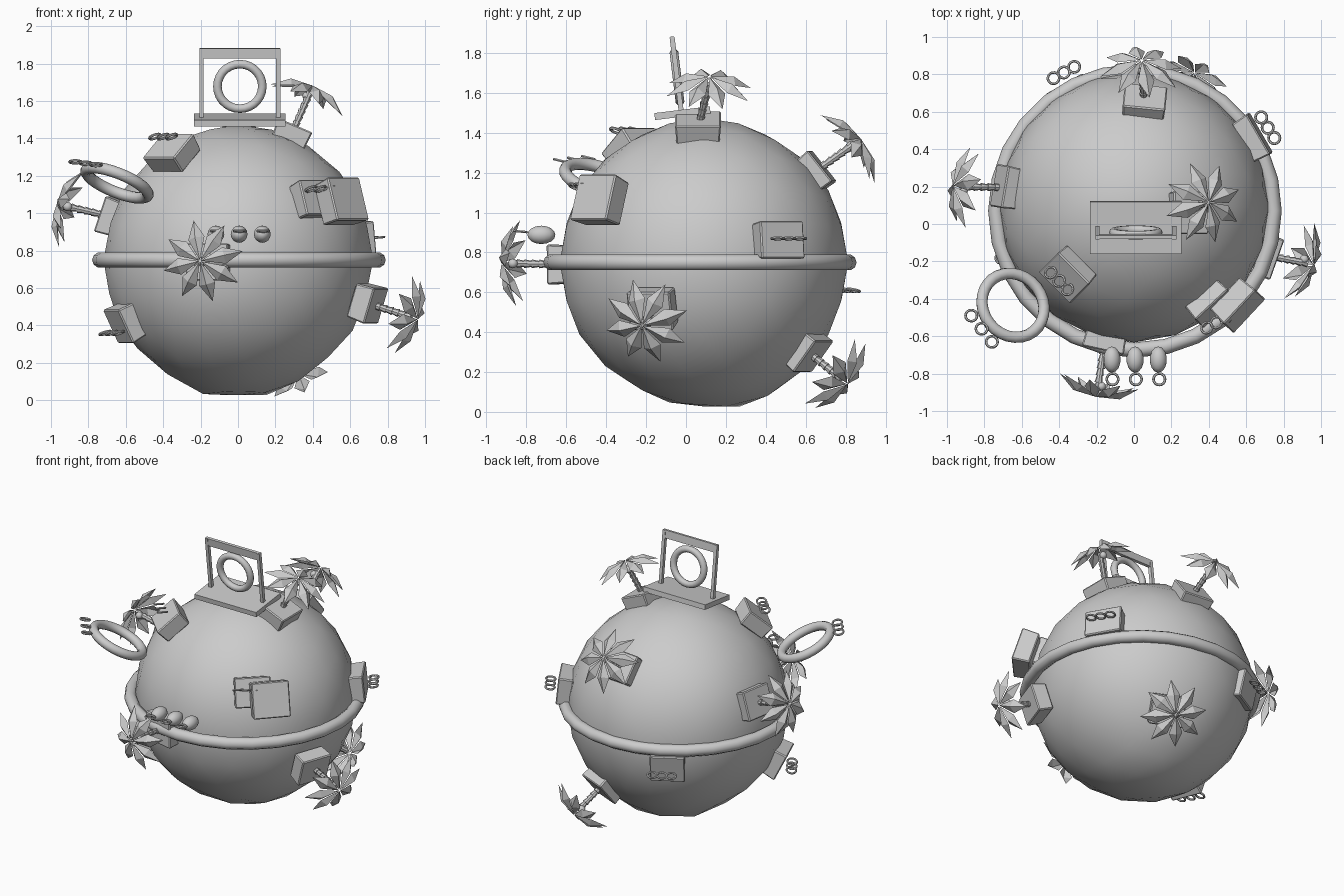
import bpy, bmesh, math
from mathutils import Vector, Matrix

if "Cube" in bpy.data.objects:
    bpy.data.objects.remove(bpy.data.objects["Cube"])

C = Vector((0, 0.08, 0.75))          # planet centre
T = Matrix.Translation
grey = bpy.data.materials.new("plain_grey")
grey.diffuse_color = (0.6, 0.6, 0.6, 1)
grey.use_nodes = True
grey.node_tree.nodes["Principled BSDF"].inputs["Base Color"].default_value = grey.diffuse_color


def finish(bm, name, mat=Matrix(), smooth=True):
    bmesh.ops.recalc_face_normals(bm, faces=bm.faces)
    me = bpy.data.meshes.new(name)
    bm.to_mesh(me)
    bm.free()
    me.materials.append(grey)
    for p in me.polygons:
        p.use_smooth = smooth
    if smooth:
        me.set_sharp_from_angle(angle=math.radians(40))
    ob = bpy.data.objects.new(name, me)
    ob.matrix_world = mat
    bpy.context.collection.objects.link(ob)
    return ob


def frame(pos, n):
    """Local z along n, local x level."""
    n = Vector(n).normalized()
    x = Vector((0, 0, 1)).cross(n)
    x = x.normalized() if x.length > 1e-4 else Vector((1, 0, 0))
    m = Matrix((x, n.cross(x), n)).transposed().to_4x4()
    m.translation = pos
    return m


def torus(name, mat, R, r, nu, nv):
    bm = bmesh.new()
    rings = []
    for i in range(nu):
        a = math.tau * i / nu
        rings.append([bm.verts.new(((R + r * math.cos(b)) * math.cos(a),
                                    (R + r * math.cos(b)) * math.sin(a), r * math.sin(b)))
                      for b in (math.tau * j / nv for j in range(nv))])
    for i in range(nu):
        p, q = rings[i], rings[(i + 1) % nu]
        for j in range(nv):
            k = (j + 1) % nv
            bm.faces.new((p[j], q[j], q[k], p[k]))
    return finish(bm, name, mat)


def box(name, mat, size, taper=1.0, bevel=0.0):
    bm = bmesh.new()
    bmesh.ops.create_cube(bm, size=1)
    for v in bm.verts:
        k = taper if v.co.z < 0 else 1
        v.co = Vector((v.co.x * size[0] * k, v.co.y * size[1] * k, v.co.z * size[2]))
    if bevel:
        bmesh.ops.bevel(bm, geom=bm.edges[:], offset=bevel, segments=1, affect='EDGES')
    return finish(bm, name, mat, smooth=False)


def ball(name, pos, scale, mat=Matrix()):
    bm = bmesh.new()
    bmesh.ops.create_uvsphere(bm, u_segments=14, v_segments=8, radius=1)
    bmesh.ops.scale(bm, vec=scale, verts=bm.verts)
    bmesh.ops.translate(bm, vec=pos, verts=bm.verts)
    return finish(bm, name, mat)


def crate(name, pos, n, size=(0.24, 0.2, 0.11)):
    box(name, frame(Vector(pos), n), size, 0.93, 0.007)


def ring_row(name, first, last, n=(0, 0, 1)):
    """Three small rings in a row, facing n."""
    a, b = Vector(first), Vector(last)
    for i in range(3):
        torus(f"{name}_{i + 1}", frame(a.lerp(b, i / 2), n), 0.031, 0.007, 16, 6)


def palm(name, base, crown):
    base, crown = Vector(base), Vector(crown)
    out = base - C
    if abs(out.y) < 0.05:            # keep nearly level planters square to the axes
        out.y = 0
    crate(name + "_planter", base, out, (0.23, 0.2, 0.11))
    d = crown - base
    L = d.length
    m = frame(base, d)
    # trunk: stacked flared segments
    bm = bmesh.new()
    z0, steps = 0.04, 6
    h = (L - z0) / steps
    for i in range(steps):
        bmesh.ops.create_cone(bm, cap_ends=True, segments=8, radius1=0.015, radius2=0.022,
                              depth=h, matrix=T((0, 0, z0 + h * (i + 0.5))))
    finish(bm, name + "_trunk", m)
    ball(name + "_coconut", (0.018, 0, L - 0.02), (0.024,) * 3, m)
    # crown: eight folded drooping fronds
    bm = bmesh.new()
    for i in range(8):
        rot = Matrix.Rotation(math.tau * (i + 0.3) / 8, 3, 'Z')
        root, ridge, tip, lft, rgt = [bm.verts.new(rot @ Vector(c))
                                      for c in ((0.005, 0, 0.04), (0.13, 0, 0.028), (0.222, 0, -0.045),
                                                (0.125, 0.045, -0.005), (0.125, -0.045, -0.005))]
        for f in ((root, rgt, ridge), (ridge, rgt, tip), (root, ridge, lft), (ridge, tip, lft)):
            bm.faces.new(f)
    finish(bm, name + "_fronds", frame(crown, crown - C), smooth=False)


# planet: a slightly lumpy ball with a blunt base, and its belt
bm = bmesh.new()
bmesh.ops.create_icosphere(bm, subdivisions=3, radius=0.72)
low = Vector((0, 0.33, -0.94))
for v in bm.verts:
    d = v.co.normalized()
    bump = 0.045 * max(0, (d.dot(low) - 0.8) / 0.2)
    v.co *= 1 + bump + 0.005 * math.sin(5 * d.x + 2) * math.cos(6 * d.y)
    v.co.z = max(v.co.z, -0.722)
finish(bm, "planet", T(C + Vector((0, 0.01, 0))))
torus("belt", T(C + Vector((0.005, -0.01, 0))), 0.744, 0.041, 28, 10)

# palms: planter position, crown position
for i, (b, c) in enumerate([((0.285, 0.06, 1.42), (0.385, 0.115, 1.645)),
                            ((-0.67, 0.195, 0.98), (-0.93, 0.2, 1.04)),
                            ((-0.155, -0.62, 0.74), (-0.195, -0.885, 0.745)),
                            ((0.69, -0.165, 0.52), (0.925, -0.21, 0.445)),
                            ((0.055, 0.64, 1.2), (0.04, 0.845, 1.345)),
                            ((0.23, 0.6, 0.31), (0.31, 0.78, 0.165))]):
    palm(f"palm_{i + 1}", b, c)

# gate on the top
G = T((0.01, -0.018, 1.498)) @ Matrix.Rotation(math.radians(7), 4, 'X')
box("gate_floor", G, (0.49, 0.28, 0.035))
for s, side in ((-1, "left"), (1, "right")):
    box(f"gate_post_{side}", G @ T((s * 0.205, -0.005, 0.195)), (0.022, 0.025, 0.38))
box("gate_beam", G @ T((0, -0.005, 0.36)), (0.43, 0.02, 0.055))
torus("gate_ring", G @ T((0, -0.005, 0.182)) @ Matrix.Rotation(math.pi / 2, 4, 'X'), 0.12, 0.023, 28, 10)

# large tilted hoop
torus("hoop", frame(Vector((-0.647, -0.435, 1.163)), (0.36, 0.28, 0.89)), 0.178, 0.031, 28, 10)
ring_row("hoop_ring", (-0.87, -0.49, 1.275), (-0.76, -0.63, 1.26), (0, 0.25, 1))

# eggs with rings at the front
for i in range(3):
    ball(f"egg_{i + 1}", ((i - 1) * 0.124 + 0.006, -0.725, 0.888), (0.046, 0.07, 0.046))
ring_row("egg_ring", (-0.115, -0.83, 0.905), (0.135, -0.83, 0.905), (0, 0.1, 1))

# crates with rings
crate("back_crate", (-0.34, 0.69, 0.63), (-0.48, 0.85, -0.22), (0.23, 0.2, 0.1))
ring_row("back_ring", (-0.43, 0.78, 0.61), (-0.32, 0.84, 0.61), (-0.15, 0.2, 1))
crate("right_crate", (0.63, 0.46, 0.86), (0.86, 0.5, 0.1), (0.25, 0.19, 0.1))
ring_row("right_ring", (0.68, 0.57, 0.87), (0.75, 0.46, 0.87), (-0.1, 0, 1))
crate("upper_left_crate", (-0.35, -0.265, 1.32), (-0.35, -0.35, 0.57))
ring_row("upper_left_ring", (-0.445, -0.26, 1.41), (-0.355, -0.35, 1.41), (-0.35, 0.35, 1))
crate("front_right_crate", (0.405, -0.42, 1.07), (0.7, -0.75, 0.35), (0.24, 0.2, 0.1))
crate("large_crate", (0.55, -0.43, 1.06), (0.73, -0.68, 0.32), (0.25, 0.24, 0.12))
ring_row("front_right_ring", (0.39, -0.555, 1.13), (0.49, -0.5, 1.13), (-0.35, 0.35, 1))
crate("lower_left_crate", (-0.60, -0.18, 0.415), (-0.64, -0.26, -0.34), (0.22, 0.2, 0.1))
ring_row("lower_left_ring", (-0.71, -0.18, 0.36), (-0.64, -0.29, 0.36), (-0.3, 0.2, 1))
